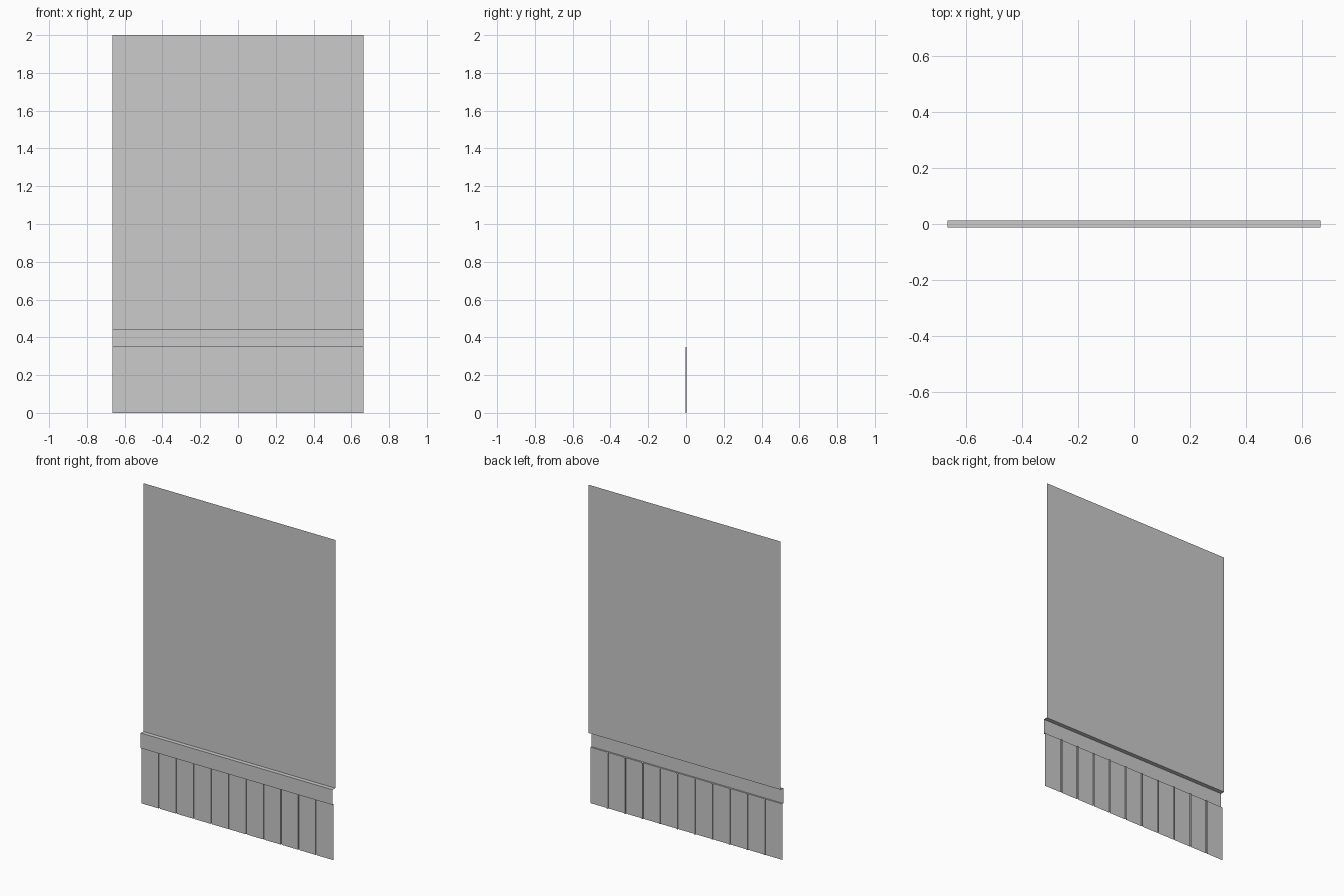
import bpy

if "Cube" in bpy.data.objects:
    bpy.data.objects.remove(bpy.data.objects["Cube"])

HALF_W = 0.665
WALL_Y, RAIL_Y = 0.013, -0.013        # upper wall is set back, rail stands proud
PANEL_Y, GROOVE_Y = -0.003, 0.003     # plank faces and groove bottoms
RAIL_LOW, RAIL_TOP, TOP = 0.35, 0.445, 2.0
PLANKS, GROOVE_W = 11, 0.008


def sheet(name, path, offset):
    """Open strip: sweep a list of points along one offset vector."""
    n = len(path)
    verts = list(path) + [tuple(a + b for a, b in zip(p, offset)) for p in path]
    faces = [(i, i + 1, n + i + 1, n + i) for i in range(n - 1)]
    mesh = bpy.data.meshes.new(name)
    mesh.from_pydata(verts, [], faces)
    mesh.update()
    obj = bpy.data.objects.new(name, mesh)
    bpy.context.collection.objects.link(obj)
    return obj


# Upper wall
sheet("upper_wall", [(-HALF_W, WALL_Y, RAIL_TOP), (HALF_W, WALL_Y, RAIL_TOP)],
      (0, 0, TOP - RAIL_TOP))

# Rail: underside, front and top ledge
profile = [(PANEL_Y, RAIL_LOW), (RAIL_Y, RAIL_LOW),
           (RAIL_Y, RAIL_TOP), (WALL_Y, RAIL_TOP)]
sheet("rail", [(HALF_W, y, z) for y, z in reversed(profile)], (-2 * HALF_W, 0, 0))

# Wainscot planks separated by square grooves
path = [(-HALF_W, PANEL_Y, 0)]
for i in range(1, PLANKS):
    x = -HALF_W + 2 * HALF_W * i / PLANKS
    l, r = x - GROOVE_W / 2, x + GROOVE_W / 2
    path += [(l, PANEL_Y, 0), (l, GROOVE_Y, 0), (r, GROOVE_Y, 0), (r, PANEL_Y, 0)]
path.append((HALF_W, PANEL_Y, 0))
sheet("wainscot", path, (0, 0, RAIL_LOW))
